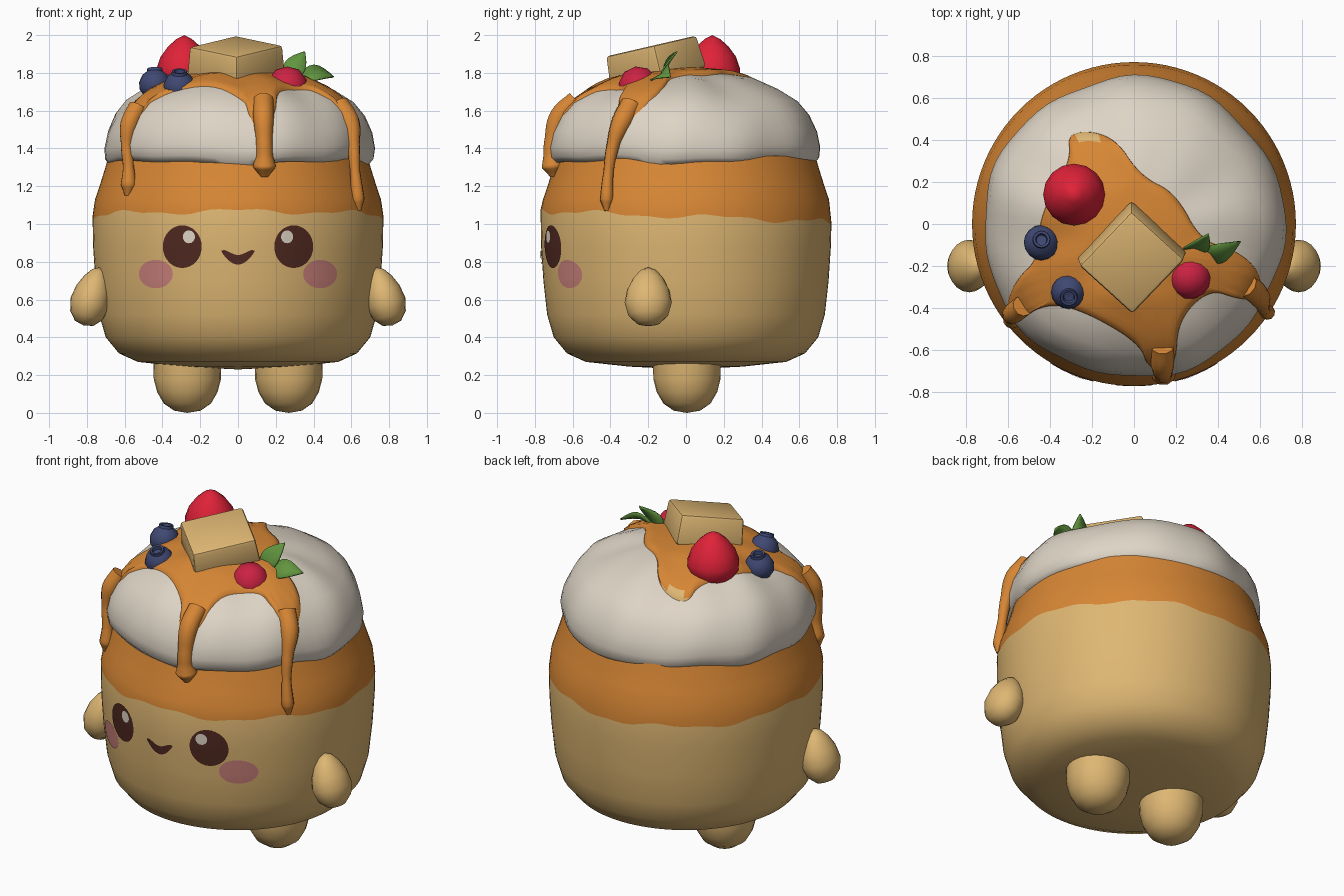
import bpy, bmesh
from math import sin, cos, pi, radians
from mathutils import Vector, Matrix
from mathutils.bvhtree import BVHTree

if "Cube" in bpy.data.objects:
    bpy.data.objects.remove(bpy.data.objects["Cube"])


def material(name, *rgb):
    m = bpy.data.materials.new(name)
    m.use_nodes = True
    m.diffuse_color = (*rgb, 1)
    m.node_tree.nodes["Principled BSDF"].inputs["Base Color"].default_value = (*rgb, 1)
    return m


BISCUIT = material("golden biscuit", 0.73, 0.47, 0.17)
SYRUP = material("amber syrup", 0.68, 0.24, 0.035)
CREAM = material("whipped cream", 0.73, 0.66, 0.56)
RED = material("strawberry red", 0.74, 0.016, 0.04)
CRIMSON = material("raspberry crimson", 0.6, 0.016, 0.055)
BLUE = material("blueberry blue", 0.05, 0.065, 0.17)
GREEN = material("leaf green", 0.12, 0.3, 0.05)
BROWN = material("chocolate brown", 0.08, 0.022, 0.015)
PINK = material("blush pink", 0.6, 0.22, 0.2)


def finish(bm, name, *mats, angle=40, closed=True):
    """Turn a bmesh into a linked, smooth-shaded object."""
    if closed:
        bmesh.ops.recalc_face_normals(bm, faces=bm.faces)
    mesh = bpy.data.meshes.new(name)
    bm.to_mesh(mesh)
    bm.free()
    ob = bpy.data.objects.new(name, mesh)
    bpy.context.collection.objects.link(ob)
    for m in mats:
        mesh.materials.append(m)
    smooth(ob, angle)
    return ob


def smooth(ob, angle):
    bpy.ops.object.select_all(action='DESELECT')
    ob.select_set(True)
    bpy.context.view_layer.objects.active = ob
    bpy.ops.object.shade_smooth_by_angle(angle=radians(angle))


def grid(rows, wrap=False):
    """Skin rows of points into quads."""
    bm = bmesh.new()
    vs = [[bm.verts.new(p) for p in row] for row in rows]
    n = len(vs[0])
    for i, (a, b) in enumerate(zip(vs, vs[1:])):
        for j in range(n if wrap else n - 1):
            k = (j + 1) % n
            f = bm.faces.new((a[j], a[k], b[k], b[j]))
            f.material_index = 0
    bmesh.ops.remove_doubles(bm, verts=bm.verts, dist=0.0005)
    return bm


def lathe(profile, segs=24, matrix=Matrix(), warp=None):
    """Revolve (radius, height) pairs; warp may reshape each ring."""
    rows = []
    for i, (r, z) in enumerate(profile):
        row = []
        for j in range(segs):
            a = 2 * pi * j / segs
            rr, zz = warp(i, a, r, z) if warp else (r, z)
            row.append(matrix @ Vector((rr * cos(a), rr * sin(a), zz)))
        rows.append(row)
    return grid(rows, True)


# Body: round biscuit with a wavy-edged syrup band on its upper part
BAND = 8
body_profile = [(0, .23), (.3, .245), (.53, .27), (.63, .315), (.70, .40), (.735, .52),
                (.755, .70), (.767, .88), (.77, 1.04), (.757, 1.13), (.73, 1.21),
                (.705, 1.29), (.685, 1.36), (.6, 1.4), (0, 1.42)]


def body_warp(i, a, r, z):
    if i == BAND:
        z += -.028 * sin(a) + .012 * sin(7 * a) + .006 * sin(17 * a)
    return r, z


bm = lathe(body_profile, 96, warp=body_warp)
BODY_TREE = BVHTree.FromBMesh(bm)
for f in bm.faces:
    edge = 1.04 - .028 * f.calc_center_median().normalized().y
    f.material_index = int(f.calc_center_median().z > edge)
finish(bm, "body", BISCUIT, SYRUP)

# Cream: lumpy dome
cream_profile = [(0, 1.815), (.2, 1.80), (.36, 1.765), (.5, 1.705), (.6, 1.645), (.66, 1.575),
                 (.70, 1.49), (.716, 1.41), (.71, 1.355), (.685, 1.325), (.6, 1.33), (0, 1.36)]


def cream_warp(i, a, r, z):
    if 1 < i < 10:
        r += .009 * sin(5 * a + 1) + .005 * sin(11 * a + i * .4)
        z += .010 * sin(4 * a + 2 + i * .3) + .006 * sin(9 * a)
    return r, z


bm = lathe(cream_profile, 72, Matrix.Translation((0, -.015, 0)), cream_warp)
CREAM_TREE = BVHTree.FromBMesh(bm)
finish(bm, "whipped_cream", CREAM, angle=60)

# Syrup pool: smoothed outline draped over the cream
centre = Vector((-.02, -.12))
outline = [Vector(p) for p in (
    (.62, -.36), (.60, -.22), (.48, -.12), (.32, -.08), (.2, .15), (.03, .23), (-.1, .43),
    (-.32, .45), (-.30, .3), (-.45, .05), (-.46, -.17), (-.56, -.26), (-.62, -.40),
    (-.55, -.46), (-.42, -.38), (-.25, -.41), (.03, -.57), (.07, -.70), (.20, -.69),
    (.21, -.46), (.36, -.31), (.5, -.36))]
for _ in range(3):
    outline = [p.lerp(q, t) for p, q in zip(outline, outline[1:] + outline[:1]) for t in (.25, .75)]


def drape(p, lift):
    hit = CREAM_TREE.ray_cast(Vector((p.x, p.y, 3)), Vector((0, 0, -1)))[0]
    return Vector((p.x, p.y, (hit.z if hit else 1.4) + lift))


levels = [(1, -.015), (.99, .012)] + [(t / 12, .02) for t in range(11, -1, -1)]
bm = grid([[drape(centre.lerp(p, t), lift) for p in outline] for t, lift in levels], True)
for f in bm.faces:
    f.material_index = int(f.calc_center_median().y > .405)
finish(bm, "syrup_pool", SYRUP, BISCUIT, angle=60)

# Syrup drips: tapering tubes ending in a bead
drips = {
    "front_drip": [(.135, -.58, 1.655, .055), (.135, -.67, 1.57, .055), (.138, -.705, 1.45, .045),
                   (.14, -.712, 1.36, .045), (.14, -.705, 1.305, .062), (.14, -.70, 1.25, .02)],
    "left_drip": [(.53, -.29, 1.63, .06), (.59, -.34, 1.54, .055), (.61, -.385, 1.42, .035),
                  (.62, -.41, 1.28, .027), (.635, -.42, 1.13, .036), (.64, -.42, 1.07, .012)],
    "right_drip": [(-.53, -.39, 1.62, .05), (-.575, -.425, 1.53, .05), (-.59, -.44, 1.42, .03),
                   (-.58, -.45, 1.3, .03), (-.58, -.455, 1.205, .043), (-.585, -.46, 1.15, .015)]}
for name, pts in drips.items():
    cu = bpy.data.curves.new(name, 'CURVE')
    cu.dimensions = '3D'
    cu.bevel_depth = 1
    cu.bevel_resolution = 3
    cu.use_fill_caps = True
    sp = cu.splines.new('BEZIER')
    sp.resolution_u = 5
    sp.bezier_points.add(len(pts) - 1)
    for bp, (x, y, z, r) in zip(sp.bezier_points, pts):
        bp.co, bp.radius = (x, y, z), r
        bp.handle_left_type = bp.handle_right_type = 'AUTO'
    cu.materials.append(SYRUP)
    ob = bpy.data.objects.new(name, cu)
    bpy.context.collection.objects.link(ob)
    bpy.ops.object.select_all(action='DESELECT')
    ob.select_set(True)
    bpy.context.view_layer.objects.active = ob
    bpy.ops.object.convert(target='MESH')
    smooth(bpy.context.object, 60)


# Face: thin plates fitted to the front of the body
def plate(name, rows, mat, lift, wrap=True):
    fit = lambda x, z: BODY_TREE.ray_cast(Vector((x, -2, z)), Vector((0, 1, 0)))[0] - Vector((0, lift, 0))
    bm = grid([[fit(*p) for p in row] for row in rows], wrap)
    bm.normal_update()
    if sum(f.normal.y for f in bm.faces) > 0:
        bmesh.ops.reverse_faces(bm, faces=bm.faces)
    finish(bm, name, mat, closed=False)


def oval(x, z, rx, rz, n=32):
    return [[(x + rx * t / 4 * cos(2 * pi * j / n), z + rz * t / 4 * sin(2 * pi * j / n))
             for j in range(n)] for t in range(5)]


for side, label in ((1, "left"), (-1, "right")):
    plate(label + "_eye", oval(side * .295, .88, .103, .113), BROWN, .006)
    plate(label + "_eye_glint", oval(side * .26, .932, .032, .034), CREAM, .009)
    plate(label + "_cheek", oval(side * .435, .735, .09, .075), PINK, .004)

    # Arms and legs
    arm = (Matrix.Translation((side * .775, -.2, .612)) @ Matrix.Rotation(-.28 * side, 4, 'Y')
           @ Matrix.Diagonal((.85, 1, 1, 1)))
    finish(lathe([(0, -.155), (.06, -.143), (.105, -.1), (.125, -.03), (.112, .04),
                  (.082, .1), (.045, .145), (0, .165)], 20, arm), label + "_arm", BISCUIT)
    finish(lathe([(0, 0), (.07, .012), (.125, .05), (.16, .11), (.178, .18), (.18, .3), (0, .3)],
                 24, Matrix.Translation((side * .268, .005, 0))), label + "_leg", BISCUIT, angle=50)

steps = [i / 10 - 1 for i in range(21)]
plate("mouth", [[(.087 * s, .785 + .068 * s * s + h * .045 * (1 - s ** 4) + .006 * h) for s in steps]
                for h in (0, .5, 1)], BROWN, .006, False)

# Butter pat: bevelled, slightly tapered block tilted forwards
bm = bmesh.new()
bmesh.ops.create_cube(bm, size=1)
for v in bm.verts:
    if v.co.z > 0:
        v.co.x *= .94
        v.co.y *= .94
bmesh.ops.transform(bm, verts=bm.verts, matrix=Matrix.Translation((-.01, -.165, 1.857))
                    @ Matrix.Rotation(radians(13), 4, 'X') @ Matrix.Rotation(radians(47), 4, 'Z')
                    @ Matrix.Diagonal((.385, .365, .175, 1)))
bmesh.ops.bevel(bm, geom=bm.edges[:], offset=.016, segments=2, affect='EDGES', profile=.5)
finish(bm, "butter_pat", BISCUIT, angle=30)

# Berries
finish(lathe([(0, 1.70), (.11, 1.72), (.145, 1.775), (.147, 1.82), (.125, 1.885), (.085, 1.94),
              (.04, 1.98), (0, 2.0)], 16, Matrix.Translation((-.285, .14, 0))), "strawberry", RED)
finish(lathe([(0, -.05), (.1, -.045), (.113, -.01), (.1, .05), (.065, .1), (0, .12)], 14,
             Matrix.Translation((.262, -.25, 1.715)) @ Matrix.Rotation(.15, 4, 'X')), "raspberry", CRIMSON)
blueberry_profile = [(0, -.08), (.05, -.066), (.08, -.025), (.084, .015), (.066, .055), (.042, .074),
                     (.04, .09), (.028, .088), (.024, .068), (0, .064)]
for i, (x, y, z, tilt) in enumerate(((-.44, -.09, 1.735, -.2), (-.31, -.32, 1.725, .35))):
    finish(lathe(blueberry_profile, 16, Matrix.Translation((x, y, z)) @ Matrix.Rotation(tilt, 4, 'X')),
           f"blueberry_{i + 1}", BLUE)


# Leaves: pointed blades with a folded midrib
def leaf(name, base, tip, across, arch):
    base, tip, across = Vector(base), Vector(tip), Vector(across)
    up = (tip - base).cross(across).normalized()
    up *= -1 if up.z < 0 else 1
    rows = []
    for i in range(9):
        t = i / 8
        mid = base.lerp(tip, t) + up * arch * sin(pi * t)
        wide = sin(pi * t ** .85)
        rows.append([mid + across * wide * s + up * .015 * wide * abs(s) for s in (-1, 0, 1)])
    ob = finish(grid(rows), name, GREEN, closed=False)
    ob.modifiers.new("thickness", 'SOLIDIFY').thickness = .008


leaf("upright_leaf", (.25, -.13, 1.74), (.355, -.05, 1.915), (.05, -.01, -.025), .015)
leaf("side_leaf", (.31, -.13, 1.75), (.505, -.08, 1.775), (-.01, .045, .04), .035)
